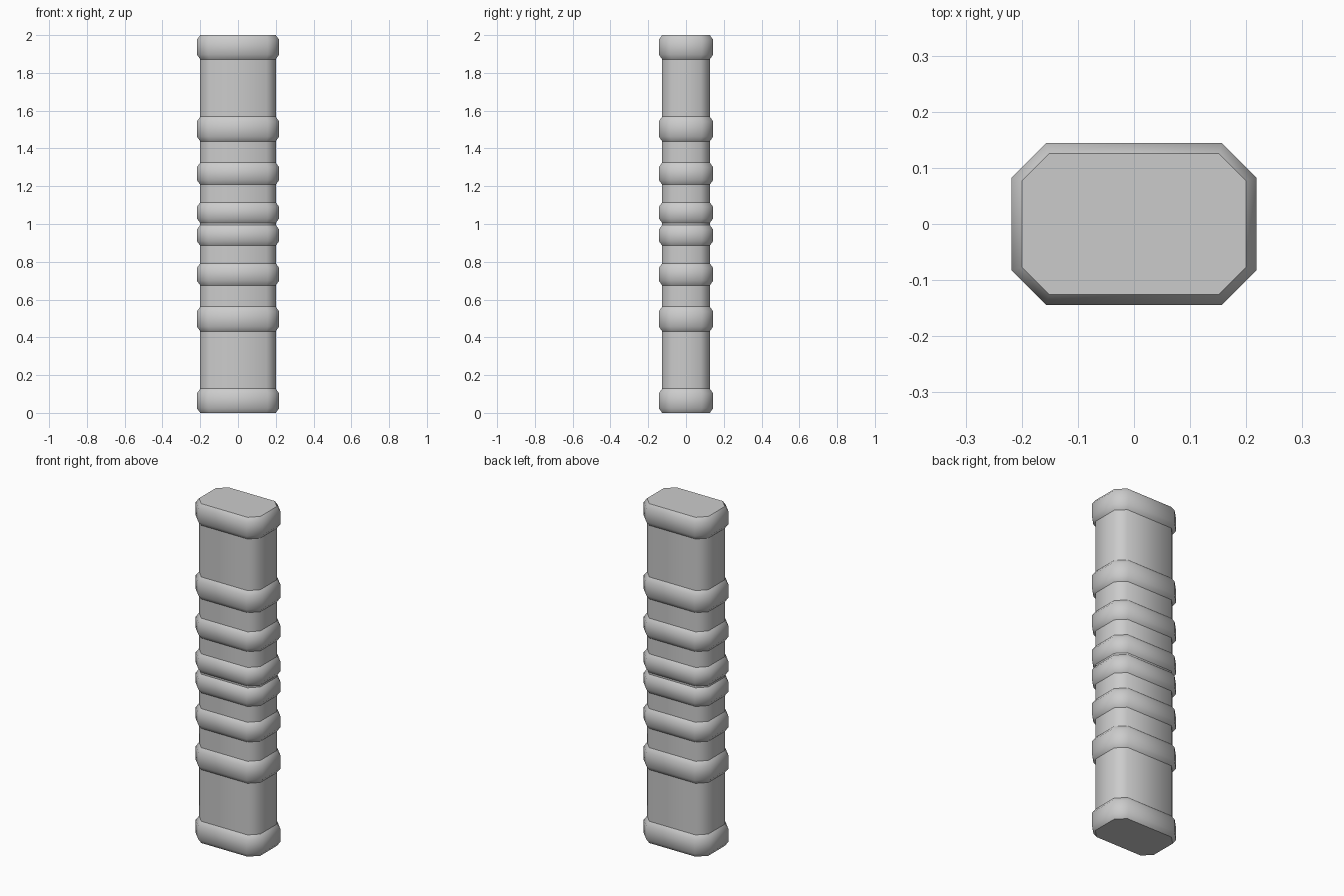
import bpy, bmesh, math

cube = bpy.data.objects.get("Cube")
if cube:
    bpy.data.objects.remove(cube, do_unlink=True)

# Single plain grey
grey = bpy.data.materials.new("plain_grey")
grey.use_nodes = True
colour = (0.6, 0.6, 0.6, 1)
grey.diffuse_color = colour
grey.node_tree.nodes["Principled BSDF"].inputs["Base Color"].default_value = colour


def ring(bm, half_x, half_y, cut, z):
    """Rectangle with cut corners, counter-clockwise."""
    corner = [(half_x, half_y - cut), (half_x - cut, half_y)]
    points = corner + [(-x, y) for x, y in reversed(corner)]
    points += [(-x, -y) for x, y in points]
    return [bm.verts.new((x, y, z)) for x, y in points]


def stack(name, sections):
    """Skin a pile of rings and cap both ends."""
    bm = bmesh.new()
    rings = [ring(bm, *s) for s in sections]
    for low, high in zip(rings, rings[1:]):
        for i in range(len(low)):
            j = (i + 1) % len(low)
            bm.faces.new((low[i], low[j], high[j], high[i]))
    bm.faces.new(rings[0][::-1])
    bm.faces.new(rings[-1])
    mesh = bpy.data.meshes.new(name)
    bm.to_mesh(mesh)
    bm.free()
    mesh.materials.append(grey)
    obj = bpy.data.objects.new(name, mesh)
    bpy.context.collection.objects.link(obj)
    bpy.ops.object.select_all(action='DESELECT')
    obj.select_set(True)
    bpy.context.view_layer.objects.active = obj
    bpy.ops.object.shade_smooth_by_angle(angle=math.radians(47))


INNER = (0.2, 0.126, 0.049)
OUTER = (0.218, 0.144, 0.061)
BEVEL = 0.025

# Straight core, ends hidden inside the end bands
stack("core", [INNER + (0.03,), INNER + (1.97,)])

# Raised bevelled bands, mirrored about mid height
bands = {"end": (1.872, 2.0), "outer": (1.438, 1.568),
         "middle": (1.208, 1.325), "inner": (1.005, 1.115)}
for name, (low, high) in bands.items():
    for side, a, b in (("upper", low, high), ("lower", 2 - high, 2 - low)):
        stack(f"{side}_{name}_band",
              [INNER + (a,), OUTER + (a + BEVEL,), OUTER + (b - BEVEL,), INNER + (b,)])
